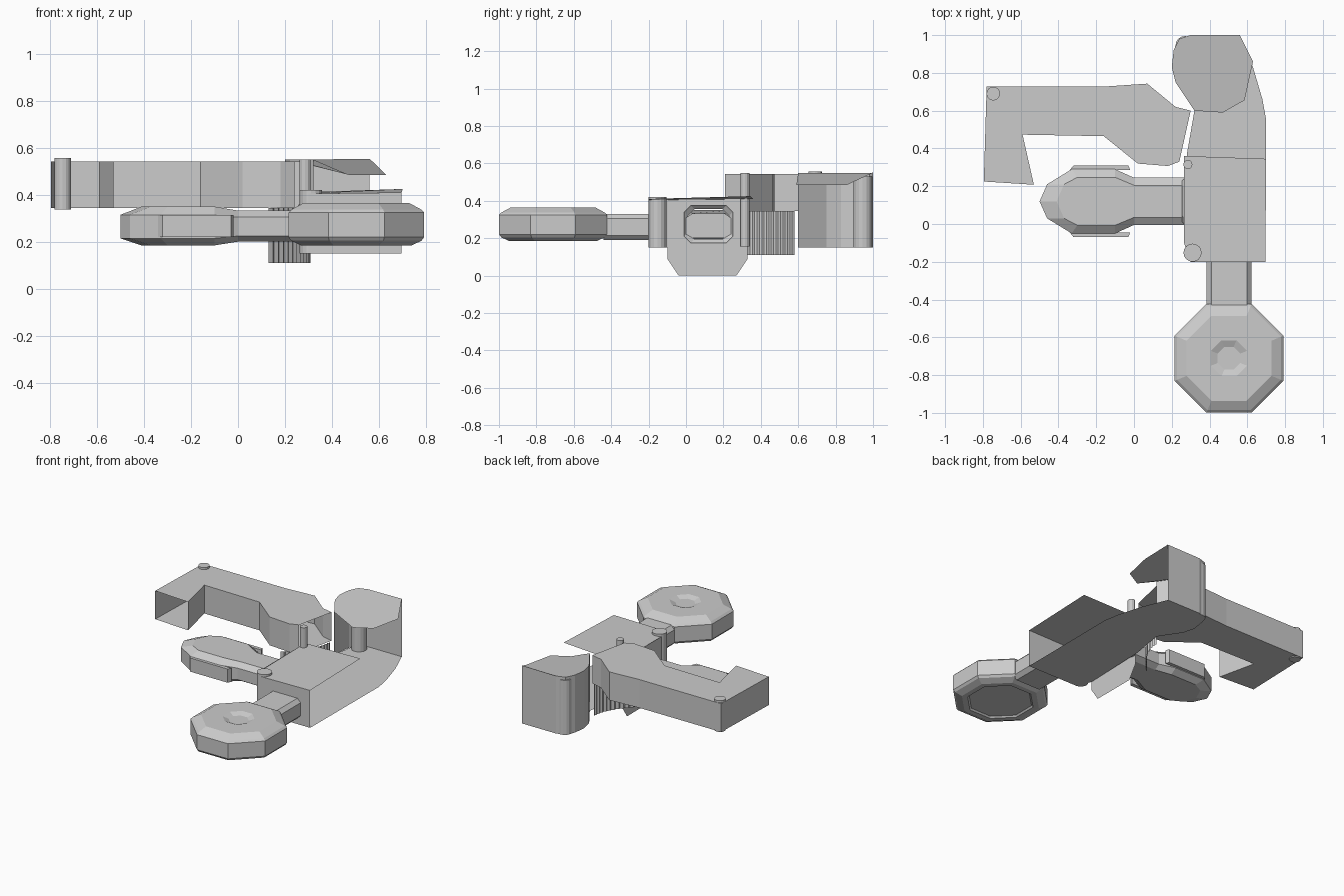
import bpy, bmesh, math

if "Cube" in bpy.data.objects:
    bpy.data.objects.remove(bpy.data.objects["Cube"])


def make(name, verts, faces, recalc=True):
    me = bpy.data.meshes.new(name)
    me.from_pydata(verts, [], faces)
    bm = bmesh.new()
    bm.from_mesh(me)
    if recalc:
        bmesh.ops.recalc_face_normals(bm, faces=bm.faces)
    bm.to_mesh(me)
    bm.free()
    ob = bpy.data.objects.new(name, me)
    bpy.context.collection.objects.link(ob)
    return ob


def loft(name, rings, cap0=True, cap1=True):
    n = len(rings[0])
    verts = [p for r in rings for p in r]
    faces = [(k*n+i, k*n+(i+1) % n, (k+1)*n+(i+1) % n, (k+1)*n+i)
             for k in range(len(rings)-1) for i in range(n)]
    if cap0:
        faces.append(tuple(range(n))[::-1])
    if cap1:
        faces.append(tuple(range((len(rings)-1)*n, len(rings)*n)))
    return make(name, verts, faces)


def shell(name, pts, z0, z1, skip=(), floor=True, roof=True):
    """Hollow room: walls on every outline edge except the skipped ones."""
    n = len(pts)
    zs = z1 if isinstance(z1, (list, tuple)) else [z1]*n
    verts = [(x, y, z0) for x, y in pts] + [(p[0], p[1], z) for p, z in zip(pts, zs)]
    faces = [(i, (i+1) % n, n+(i+1) % n, n+i) for i in range(n) if i not in skip]
    if floor:
        faces.append(tuple(range(n))[::-1])
    if roof:
        faces.append(tuple(range(n, 2*n)))
    return make(name, verts, faces)


def column(name, x, y, r, z0, z1, n=16):
    ring = lambda z: [(x+r*math.cos(2*math.pi*i/n), y+r*math.sin(2*math.pi*i/n), z)
                      for i in range(n)]
    return loft(name, [ring(z0), ring(z1)])


def octagon(cx, cy, w, z):
    r = w/math.cos(math.pi/8)
    return [(cx+r*math.cos(math.pi/8+i*math.pi/4),
             cy+r*math.sin(math.pi/8+i*math.pi/4), z) for i in range(8)]


# octagonal pod with dished top and stepped underside
prof = [(.19, .195), (.20, .185), (.235, .185), (.277, .205), (.288, .22),
        (.288, .325), (.275, .338), (.225, .365), (.095, .365), (.06, .35)]
loft("octagon_pod", [octagon(.503, -.711, w, z) for w, z in prof])


def chamfered(a0, a1, z0, z1, c):
    return [(a0+c, z0), (a1-c, z0), (a1, z0+c), (a1, z1-c),
            (a1-c, z1), (a0+c, z1), (a0, z1-c), (a0, z0+c)]


# passage between the pod and the hall
sec = chamfered(.385, .622, .19, .33, .025)
loft("pod_passage", [[(x, y, z) for x, z in sec] for y in (-.44, -.2)], False, False)

# long rounded side pod with bevelled rings
half = [(-.50, 0), (-.46, .09), (-.33, .17), (-.10, .17), (.0, .125), (.265, .125)]
inner = [(-.41, 0), (-.37, .09), (-.30, .127), (-.10, .127), (.0, .085), (.265, .085)]


def lobe_ring(h, z):
    return [(x, .12+y, z) for x, y in h] + [(x, .12-y, z) for x, y in h[:0:-1]]


rings = [lobe_ring(inner, .185), lobe_ring(half, .215), lobe_ring(half, .315), lobe_ring(inner, .35)]
for r in rings:      # neck is lower than the pod
    for i, (x, y, z) in enumerate(r):
        if x >= 0:
            r[i] = (x, y, .265+(z-.265)*.8)
loft("side_pod", rings)
# side rails of the long pod
for s in (-1, 1):
    y0, y1 = .12+s*.165, .12+s*.19
    loft("side_pod_rail", [[(-.34, y0, z), (-.32, y1, z), (-.03, y1, z), (-.02, y0, z)]
                           for z in (.22, .315)])

# main hall: floor, roof, front wall and corner, open on the right
shell("hall_floor", [(.30, -.2), (.695, -.2), (.70, .55), (.68, .66), (.63, .83),
                     (.56, 1.0), (.30, 1.0), (.22, .95), (.20, .83), (.22, .75),
                     (.32, .6), (.28, .37), (.265, -.1)], .15, .15, range(13), True, False)
shell("hall_walls", [(.265, .36), (.265, -.1), (.30, -.2), (.695, -.2), (.70, .345)],
      .15, [.41, .405, .405, .41, .425], (0, 3, 4), False, True)

# door wall with octagonal doorway, reaching to the ground
outer = [(-.04, 0), (.27, 0), (.33, .09), (.33, .41), (.25, .41), (-.01, .41), (-.1, .41), (-.1, .09)]
door = chamfered(-.01, .25, .175, .375, .035)
loft("door_wall", [[(.265, y, z) for y, z in outer], [(.265, y, z) for y, z in door]], False, False)
# raised door frame
frame = chamfered(.01, .23, .195, .355, .035)
loft("door_frame", [[(.275, y, z) for y, z in door], [(.255, y, z) for y, z in frame]], False, False)

# upper corridor, open at its front leg and where it meets the hall
shell("upper_corridor", [(-.795, .225), (-.53, .208), (-.59, .473), (-.16, .465), (.02, .32),
                         (.18, .307), (.24, .33), (.30, .60), (.22, .62), (.07, .743),
                         (-.15, .728), (-.78, .728)], .345, .542, (0, 6))

# rear room with tilted roof, open towards the hall
shell("rear_room", [(.56, 1.0), (.30, 1.0), (.24, .98), (.21, .92), (.20, .83), (.22, .75),
                    (.32, .60), (.47, .59), (.585, .655), (.63, .86)], .15,
      [.553, .55, .55, .55, .55, .55, .55, .485, .485, .485], (6, 7, 8, 9), False, True)

# corner columns and the stair pole
for x, y, r, z0, z1 in ((.31, -.152, .048, .15, .42), (-.745, .69, .036, .338, .556),
                        (.27, .945, .05, .15, .53)):
    column("corner_column", x, y, r, z0, z1)
column("stair_pole", .285, .315, .024, .155, .55, 12)

# ribbed curved screen under the corridor
verts, faces = [], []
n = 24
for i in range(n+1):
    t = i/n
    off = .008 if i % 2 else 0
    x, y = .13+.17*math.sin(t*math.pi/2)+off, .28+.30*t
    verts += [(x, y, .11), (x, y, .345)]
    if i:
        faces.append((2*i-2, 2*i, 2*i+1, 2*i-1))
make("ribbed_screen", verts, faces)
